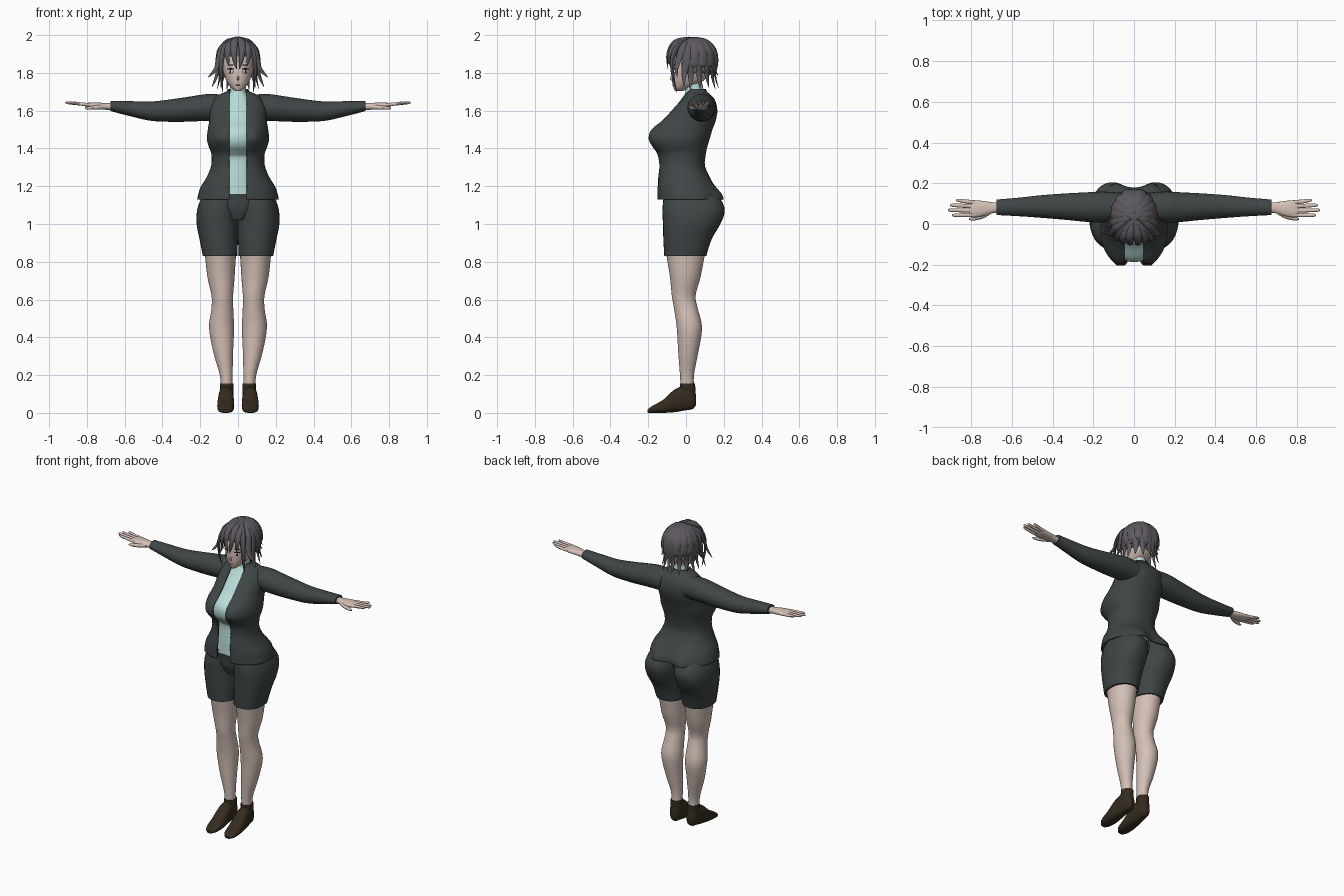
import bpy, bmesh, math, random
from mathutils import Vector
from mathutils.bvhtree import BVHTree

random.seed(4)
if "Cube" in bpy.data.objects:
    bpy.data.objects.remove(bpy.data.objects["Cube"], do_unlink=True)
built = []


def material(name, rgb):
    m = bpy.data.materials.new(name)
    m.use_nodes = True
    m.diffuse_color = (*rgb, 1)
    node = m.node_tree.nodes["Principled BSDF"]
    node.inputs["Base Color"].default_value = (*rgb, 1)
    node.inputs["Roughness"].default_value = 0.8
    return m


SKIN = material("skin", (0.66, 0.53, 0.47))
SUIT = material("charcoal cloth", (0.05, 0.06, 0.06))
SHIRT = material("pale teal", (0.48, 0.72, 0.70))
HAIR = material("grey hair", (0.11, 0.10, 0.115))
SHOE = material("dark brown leather", (0.035, 0.024, 0.013))
WHITE = material("eye white", (0.75, 0.72, 0.70))
DARK = material("dark lash", (0.025, 0.02, 0.022))
LIP = material("lip", (0.42, 0.22, 0.20))


def finish(name, bm, mat, mirror=False):
    bmesh.ops.recalc_face_normals(bm, faces=bm.faces)
    mesh = bpy.data.meshes.new(name)
    bm.to_mesh(mesh)
    bm.free()
    mesh.materials.append(mat)
    ob = bpy.data.objects.new(name, mesh)
    bpy.context.collection.objects.link(ob)
    if mirror:
        ob.modifiers.new("mirror", "MIRROR").use_axis[0] = True
    built.append(ob)
    return ob


def spline(rows, steps):
    """Smooth curve through rows of numbers."""
    out = []
    for i in range(len(rows) - 1):
        p = [rows[max(0, min(len(rows) - 1, i + k))] for k in (-1, 0, 1, 2)]
        for s in range(steps):
            t = s / steps
            out.append([b + 0.5 * t * (c - a + t * (2 * a - 5 * b + 4 * c - d + t * (3 * (b - c) + d - a)))
                        for a, b, c, d in zip(*p)])
    return out + [list(rows[-1])]


def skin_rings(bm, rings, caps=True):
    loops = [[bm.verts.new(co) for co in ring] for ring in rings]
    n = len(loops[0])
    for a, b in zip(loops, loops[1:]):
        for i in range(n):
            bm.faces.new((a[i], a[(i + 1) % n], b[(i + 1) % n], b[i]))
    if caps:
        bm.faces.new(loops[0])
        bm.faces.new(loops[-1])


def tube(bm, axis, rows, power=2.0, sides=32, steps=4, caps=True):
    """Rows: position, two centres, two radii, optional front and back lobes."""
    rings = []
    for t, a, b, ra, rb, *lobes in spline(rows, steps):
        ring = []
        for i in range(sides):
            c, s = (f(2 * math.pi * i / sides) for f in (math.cos, math.sin))
            u = a + ra * math.copysign(abs(c) ** (2 / power), c)
            v = b + rb * math.copysign(abs(s) ** (2 / power), s)
            if lobes:
                swell = math.exp(-((abs(u) - 0.1) / 0.05) ** 2)
                v += swell * (lobes[1] * max(0, s) - lobes[0] * max(0, -s))
            ring.append({"x": (t, u, v), "y": (u, t, v), "z": (u, v, t)}[axis])
        rings.append(ring)
    skin_rings(bm, rings, caps)


def part(name, mat, axis, rows, mirror=False, **options):
    bm = bmesh.new()
    tube(bm, axis, rows, **options)
    return finish(name, bm, mat, mirror)


def spans(rows):
    """Turn width, front and back limits into centres and radii."""
    return [(z, 0, (f + k) / 2, w, (k - f) / 2, *rest) for z, w, f, k, *rest in rows]


# Jacket body, opened down the front
bm = bmesh.new()
tube(bm, "z", spans([
    (1.13, .216, -.153, .178, 0, .036), (1.16, .21, -.153, .173, 0, .03),
    (1.2, .196, -.152, .152, 0, .015), (1.25, .165, -.15, .125, 0, 0),
    (1.31, .142, -.145, .1, 0, 0), (1.37, .141, -.156, .105, 0, 0),
    (1.41, .155, -.178, .113, .012, 0), (1.45, .165, -.192, .125, .024, 0),
    (1.5, .16, -.178, .14, .024, 0), (1.55, .152, -.122, .158, .015, 0),
    (1.6, .15, -.08, .166, 0, 0), (1.65, .138, -.035, .156, 0, 0),
    (1.68, .11, -.012, .135, 0, 0), (1.7, .065, -.002, .112, 0, 0),
    (1.715, .055, .003, .105, 0, 0)]), power=2.3, sides=64, caps=False)
bmesh.ops.recalc_face_normals(bm, faces=bm.faces)
OPENING = 0.046
for x in (-OPENING, OPENING):
    bmesh.ops.bisect_plane(bm, geom=bm.verts[:] + bm.edges[:] + bm.faces[:],
                           plane_co=(x, 0, 0), plane_no=(1, 0, 0))
gap = [f for f in bm.faces if abs(f.calc_center_median().x) < OPENING and f.calc_center_median().y < 0.03]
bmesh.ops.delete(bm, geom=gap, context="FACES")
jacket = finish("jacket_body", bm, SUIT)
shell = jacket.modifiers.new("cloth", "SOLIDIFY")
shell.thickness = 0.007
shell.offset = -1

part("jacket_sleeves", SUIT, "x", [
    (.08, .085, 1.615, .07, .07), (.16, .083, 1.617, .076, .071),
    (.24, .083, 1.61, .072, .067), (.32, .085, 1.603, .066, .062),
    (.45, .086, 1.597, .056, .052), (.56, .084, 1.609, .046, .041),
    (.675, .082, 1.625, .038, .027)], mirror=True)

# High-necked shirt
part("shirt", SHIRT, "z", spans([
    (1.16, .12, -.128, .08), (1.25, .1, -.125, .07), (1.345, .1, -.12, .07),
    (1.375, .11, -.138, .07), (1.41, .12, -.172, .07), (1.45, .12, -.187, .07),
    (1.5, .12, -.176, .08), (1.55, .11, -.118, .1), (1.6, .1, -.076, .11),
    (1.65, .08, -.033, .11), (1.69, .046, -.006, .1), (1.715, .042, -.002, .092),
    (1.74, .041, 0, .088)]), power=2.2)

# Shorts: two rounded legs joined by a hip block
part("shorts_legs", SUIT, "z", [
    (.83, .095, -.004, .091, .111), (.92, .102, .008, .102, .128),
    (1, .108, .03, .111, .152), (1.07, .106, .04, .111, .165),
    (1.13, .098, .032, .1, .152), (1.18, .085, .012, .085, .125)], mirror=True, power=2.2)
part("shorts_hips", SUIT, "z", [
    (1.02, 0, .0, .05, .09), (1.08, 0, .005, .12, .118), (1.13, 0, .005, .15, .122),
    (1.175, 0, -.01, .14, .115)], power=2.3)

# Legs and shoes
part("legs", SKIN, "z", [
    (.12, .06, .008, .032, .036), (.2, .0625, .005, .034, .037),
    (.32, .078, .012, .052, .053), (.45, .087, .018, .066, .067),
    (.55, .083, 0, .058, .063), (.62, .083, -.012, .057, .063),
    (.72, .09, -.004, .072, .081), (.85, .093, -.002, .083, .104)], mirror=True)
part("shoe_feet", SHOE, "y", [
    (-.205, .066, .009, .018, .008), (-.18, .066, .018, .038, .018),
    (-.12, .065, .035, .045, .035), (-.06, .064, .064, .042, .06),
    (0, .062, .08, .038, .066), (.035, .06, .076, .032, .056),
    (.053, .06, .068, .014, .028)], mirror=True, power=2.5)
part("shoe_ankles", SHOE, "z", [
    (.06, .06, .008, .034, .038), (.11, .06, .008, .036, .042),
    (.155, .06, .008, .036, .04)], mirror=True)

# Hands: palm, four fingers and a thumb
bm = bmesh.new()
tube(bm, "x", [(.64, .082, 1.622, .026, .019), (.69, .08, 1.622, .026, .018),
               (.74, .076, 1.626, .037, .017), (.785, .074, 1.629, .042, .014),
               (.81, .074, 1.631, .035, .008)], sides=20, power=2.3)
for root, tip, reach in ((.106, .116, .875), (.086, .092, .905), (.065, .068, .915), (.044, .043, .895)):
    tube(bm, "x", [(.78, root, 1.63, .0105, .01), (.83, (root + tip) / 2, 1.635, .01, .009),
                   (reach - .015, tip, 1.641, .008, .007), (reach, tip, 1.643, .003, .003)], sides=10)
tube(bm, "x", [(.705, .062, 1.62, .014, .013), (.745, .04, 1.617, .014, .012),
               (.79, .027, 1.614, .01, .009), (.81, .025, 1.613, .004, .004)], sides=10)
finish("hands", bm, SKIN, mirror=True)

# Neck and head
part("neck", SKIN, "z", [(1.69, 0, .045, .037, .04), (1.78, 0, .045, .037, .04)])
bm = bmesh.new()
tube(bm, "z", spans([
    (1.703, .012, -.058, -.02), (1.72, .034, -.066, .02), (1.75, .057, -.073, .08),
    (1.79, .074, -.076, .125), (1.83, .082, -.075, .14), (1.88, .084, -.07, .145),
    (1.92, .075, -.05, .13), (1.95, .058, -.02, .11), (1.97, .03, .01, .08)]),
    power=2.25, sides=40, steps=5)
bmesh.ops.recalc_face_normals(bm, faces=bm.faces)
surface = BVHTree.FromBMesh(bm)
finish("head", bm, SKIN)


def face_plate(name, mat, x, z, width, height, thick):
    """Thin oval laid on the face."""
    point, normal, _, _ = surface.ray_cast(Vector((x, -1, z)), Vector((0, 1, 0)))
    if normal.y > 0:
        normal = -normal
    bm = bmesh.new()
    bmesh.ops.create_uvsphere(bm, u_segments=20, v_segments=8, radius=1)
    ob = finish(name, bm, mat)
    ob.scale = (width, height, thick)
    ob.location = point
    ob.rotation_euler = normal.to_track_quat("Z", "Y").to_euler()


for side, word in ((1, "left"), (-1, "right")):
    face_plate(word + "_eye_white", WHITE, side * .039, 1.808, .018, .012, .003)
    face_plate(word + "_iris", DARK, side * .038, 1.808, .009, .012, .0042)
    face_plate(word + "_lash", DARK, side * .04, 1.821, .021, .004, .0045)
    face_plate(word + "_brow", DARK, side * .039, 1.842, .018, .003, .003)
face_plate("mouth", LIP, 0, 1.736, .014, .002, .003)
face_plate("nose", SKIN, 0, 1.772, .006, .012, .01)

# Hair cap, open over the face
CROWN = Vector((0, .04, 1.872))
bm = bmesh.new()
bmesh.ops.create_uvsphere(bm, u_segments=40, v_segments=24, radius=1)
for v in bm.verts:
    v.co = CROWN + Vector((v.co.x * .098, v.co.y * .12, v.co.z * .118))
face_gap = [f for f in bm.faces if f.calc_center_median().y < -.01 and f.calc_center_median().z < 1.88]
bmesh.ops.delete(bm, geom=face_gap, context="FACES")
finish("hair_cap", bm, HAIR)


def lock(bm, points, width, thick=0.011, sides=8):
    """Flattened strand that tapers to a point."""
    path = [Vector(p) for p in spline(points, 5)]
    rings = []
    for i, p in enumerate(path):
        along = (path[min(i + 1, len(path) - 1)] - path[max(i - 1, 0)]).normalized()
        across = along.cross(p - CROWN).normalized()
        out = across.cross(along)
        t = i / (len(path) - 1)
        size = min(1, .35 + 2 * t) * max(.04, 1 - t ** 3)
        rings.append([p + size * (across * width * math.cos(a) + out * thick * math.sin(a))
                      for a in (2 * math.pi * k / sides for k in range(sides))])
    skin_rings(bm, rings)


# Fringe and side locks
bm = bmesh.new()
for width, points in (
        (.022, [(.005, .02, 1.988), (.02, -.06, 1.965), (.022, -.096, 1.9), (.006, -.096, 1.82)]),
        (.022, [(.01, .02, 1.988), (.045, -.055, 1.955), (.056, -.087, 1.9), (.05, -.088, 1.838)]),
        (.019, [(.015, .02, 1.988), (.062, -.04, 1.95), (.085, -.07, 1.88), (.089, -.07, 1.79), (.08, -.048, 1.695)]),
        (.022, [(.02, .03, 1.986), (.08, -.015, 1.945), (.104, -.04, 1.87), (.118, -.05, 1.82), (.16, -.045, 1.775)]),
        (.026, [(.03, .04, 1.984), (.09, .005, 1.935), (.108, 0, 1.86), (.112, -.01, 1.79), (.138, -.01, 1.725)])):
    lock(bm, points, width)
finish("hair_fringe", bm, HAIR, mirror=True)

# Crown locks falling round the back in two layers
bm = bmesh.new()
for start, lift, spread in ((8, 0, .96), (20, .06, 1.0)):
    for k in range(5):
        angle = math.radians(start + k * 23)
        drop = lift + random.uniform(-.015, .02)
        fall = [(.012, 1.986), (.07, 1.968), (.113, 1.915), (.122, 1.85), (.115, 1.79 + drop / 2), (.134, 1.725 + drop)]
        lock(bm, [(.88 * r * spread * math.sin(angle), .045 + r * spread * math.cos(angle), z)
                  for r, z in fall], .031)
finish("hair_back", bm, HAIR, mirror=True)

# Smooth shading with sharp rims
bpy.ops.object.select_all(action="DESELECT")
for ob in built:
    ob.select_set(True)
bpy.context.view_layer.objects.active = built[0]
bpy.ops.object.shade_smooth_by_angle(angle=math.radians(40))
